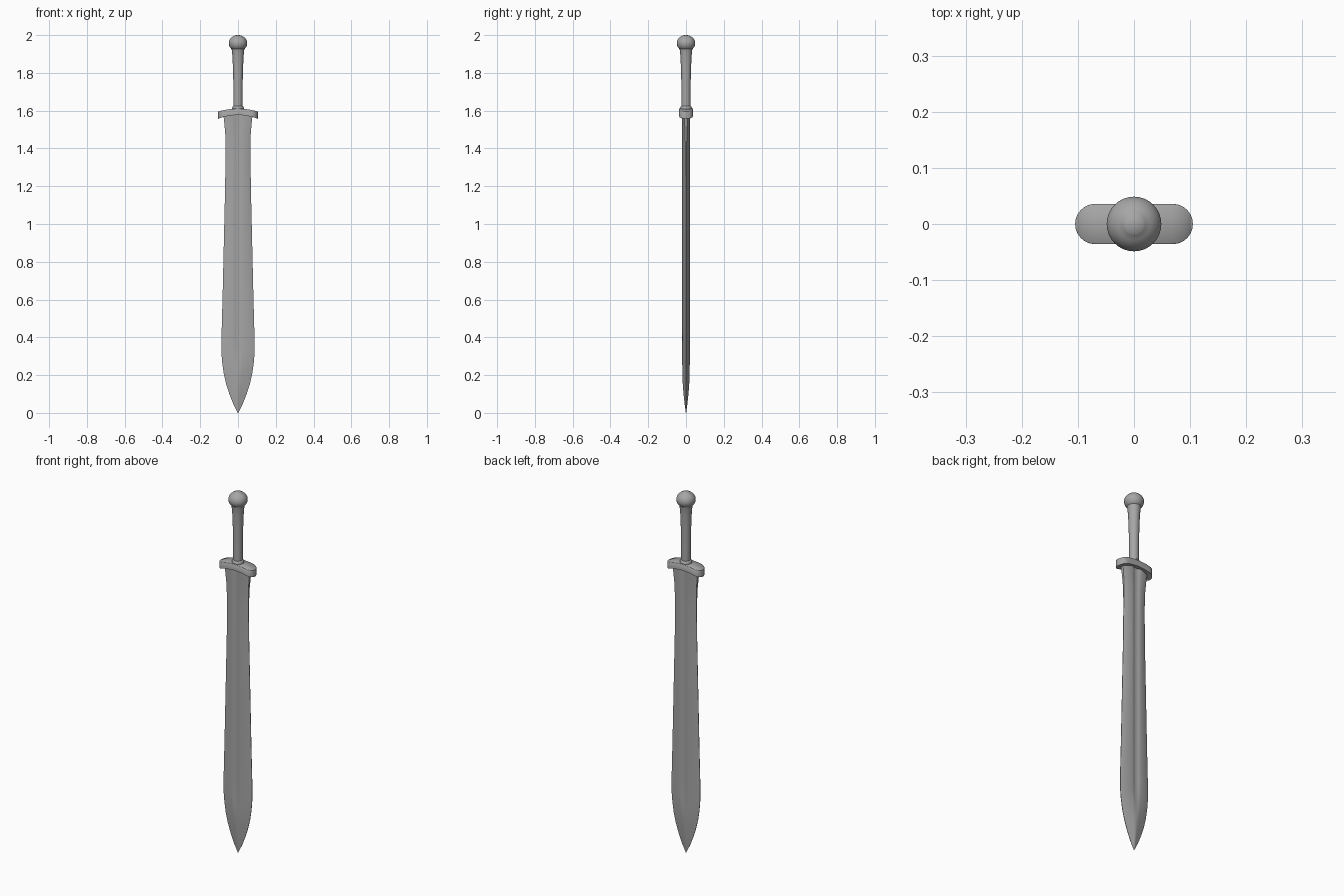
import bpy, bmesh, math

if "Cube" in bpy.data.objects:
    bpy.data.objects.remove(bpy.data.objects["Cube"])

# Dark steel grey
steel = bpy.data.materials.new("dark_grey")
steel.diffuse_color = (0.38, 0.38, 0.38, 1)
steel.use_nodes = True
steel.node_tree.nodes["Principled BSDF"].inputs["Base Color"].default_value = steel.diffuse_color


def make_object(name, verts, faces, angle=30):
    mesh = bpy.data.meshes.new(name)
    mesh.from_pydata(verts, [], faces)
    mesh.materials.append(steel)
    bm = bmesh.new()
    bm.from_mesh(mesh)
    bmesh.ops.remove_doubles(bm, verts=bm.verts, dist=0.00001)
    bmesh.ops.recalc_face_normals(bm, faces=bm.faces)
    bm.to_mesh(mesh)
    bm.free()
    obj = bpy.data.objects.new(name, mesh)
    bpy.context.collection.objects.link(obj)
    bpy.ops.object.select_all(action='DESELECT')
    obj.select_set(True)
    bpy.context.view_layer.objects.active = obj
    bpy.ops.object.shade_smooth_by_angle(angle=math.radians(angle))
    return obj


def loft(name, rings, angle=30):
    """Skin equal-sized rings and cap both ends."""
    n = len(rings[0])
    verts = [v for ring in rings for v in ring]
    faces = [(r * n + i, r * n + (i + 1) % n, (r + 1) * n + (i + 1) % n, (r + 1) * n + i)
             for r in range(len(rings) - 1) for i in range(n)]
    faces += [tuple(range(n)), tuple(range(len(verts) - n, len(verts)))]
    return make_object(name, verts, faces, angle)


def lathe(name, profile, sides=32, angle=50):
    rings = [[(r * math.cos(2 * math.pi * i / sides), r * math.sin(2 * math.pi * i / sides), z)
              for i in range(sides)] for r, z in profile]
    return loft(name, rings, angle)


# Blade stations: z, half width, shoulder x, shoulder thickness, centre thickness, edge thickness
stations = [
    (0.000, 0.001, 0.0004, 0.001, 0.001, 0.0003),
    (0.045, 0.024, 0.005, 0.006, 0.007, 0.0008),
    (0.100, 0.046, 0.010, 0.011, 0.013, 0.001),
    (0.150, 0.062, 0.014, 0.015, 0.017, 0.001),
    (0.200, 0.074, 0.018, 0.018, 0.019, 0.001),
    (0.260, 0.083, 0.022, 0.020, 0.018, 0.001),
    (0.320, 0.088, 0.025, 0.020, 0.014, 0.001),
    (0.380, 0.088, 0.026, 0.020, 0.013, 0.001),
    (0.600, 0.082, 0.026, 0.020, 0.013, 0.001),
    (0.900, 0.075, 0.026, 0.020, 0.013, 0.001),
    (1.200, 0.068, 0.026, 0.020, 0.013, 0.001),
    (1.380, 0.066, 0.026, 0.020, 0.013, 0.002),
    (1.470, 0.067, 0.026, 0.021, 0.013, 0.005),
    (1.530, 0.072, 0.027, 0.022, 0.013, 0.007),
    (1.585, 0.078, 0.028, 0.023, 0.013, 0.008),
]
rings = []
for z, w, s, t, c, e in stations:
    front = [(-w, -e), (-s, -t), (-s * 0.6, -(t + c) / 2), (0, -c),
             (s * 0.6, -(t + c) / 2), (s, -t), (w, -e)]
    back = [(-x, -y) for x, y in front]
    rings.append([(x, y, z) for x, y in front + back])
loft("blade", rings, 50)

# Guard: rounded-end bar that arches down towards its tips
half, depth = 0.105, 0.036
xs = [-half + depth * (1 - math.cos(math.radians(a))) for a in (2, 15, 30, 45, 60, 75, 90)]
xs += [-0.05, -0.03, 0]
xs += [-x for x in reversed(xs[:-1])]
rings = []
for x in xs:
    over = max(0, abs(x) - (half - depth))
    y = math.sqrt(depth ** 2 - over ** 2)
    u = abs(x) / half
    top = 1.611 - 0.016 * u ** 2
    bottom = 1.577 - 0.020 * u ** 2
    b = min(0.001, y * 0.3)
    rings.append([(x, -y, bottom), (x, y, bottom), (x, y, top - b),
                  (x, y - b, top), (x, -y + b, top), (x, -y, top - b)])
loft("guard", rings, 50)

# Collar between guard and grip
lathe("collar", [(0.028, 1.598), (0.031, 1.606), (0.031, 1.615), (0.028, 1.622), (0.022, 1.626)])

# Grip flaring gently towards the pommel
lathe("grip", [(0.024, 1.60), (0.024, 1.70), (0.025, 1.76), (0.027, 1.83),
               (0.029, 1.88), (0.032, 1.915), (0.036, 1.935)])

# Ball pommel with a small flat crown
ball = [(0.049 * math.cos(math.radians(a)), 1.957 + 0.043 * math.sin(math.radians(a)))
        for a in range(-66, 67, 12)]
lathe("pommel", ball + [(0.018, 1.9985), (0.002, 2.0)])
